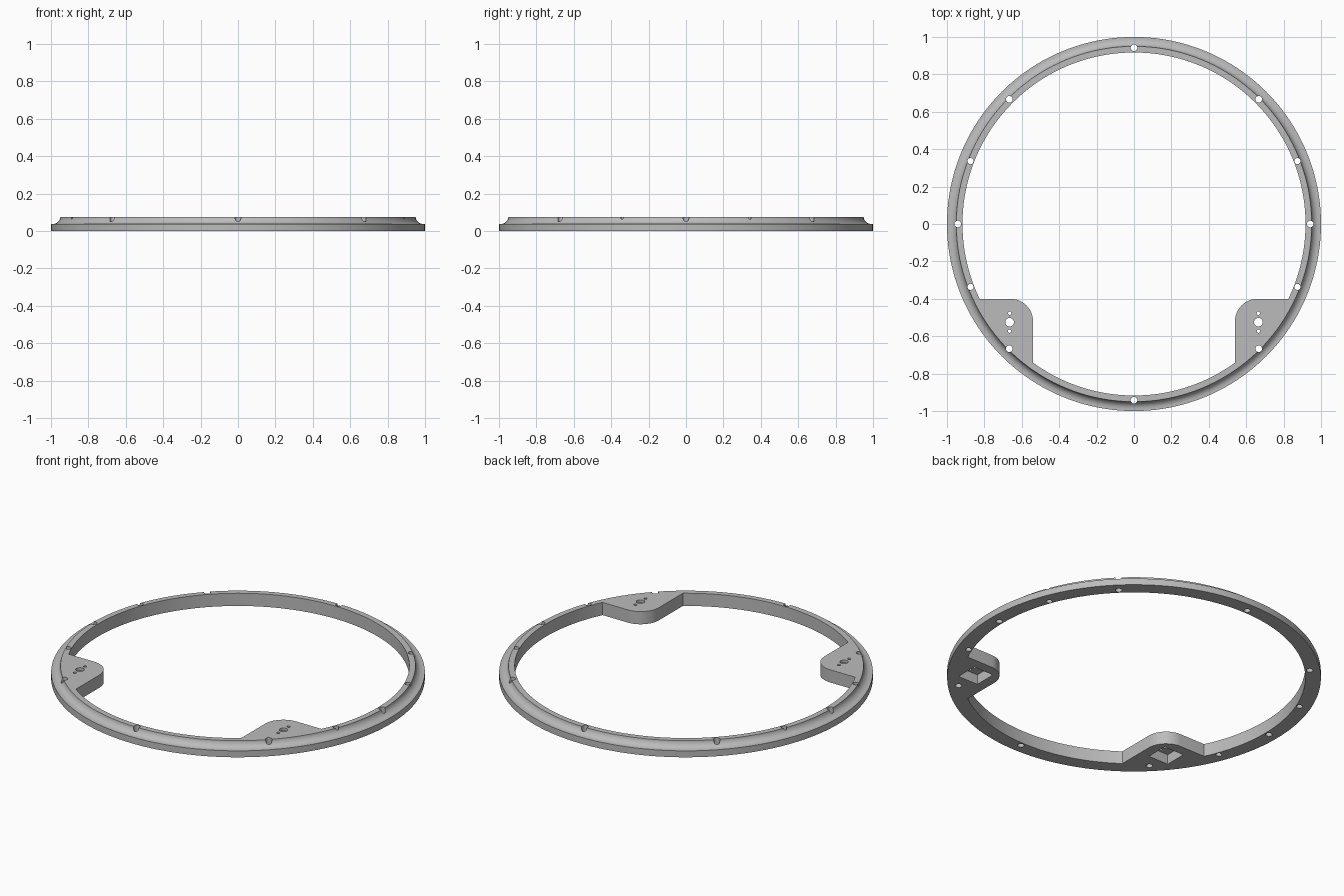
import bpy, bmesh
from math import cos, sin, tau, pi, atan2, sqrt

cube = bpy.data.objects.get("Cube")
if cube:
    bpy.data.objects.remove(cube)

HEIGHT, LEDGE = 0.075, 0.038
R_IN, SEGMENTS = 0.917, 160
TAB_X, TAB_Y, TAB_ROUND = 0.54, -0.40, 0.12
PIVOT = (0.665, -0.525)

grey = bpy.data.materials.new("plain grey")
grey.use_nodes = True
grey.diffuse_color = (0.5, 0.5, 0.5, 1)
grey.node_tree.nodes["Principled BSDF"].inputs["Base Color"].default_value = (0.5, 0.5, 0.5, 1)


def arc(cx, cy, r, start, end, n):
    return [(cx + r * cos(start + (end - start) * i / n),
             cy + r * sin(start + (end - start) * i / n)) for i in range(n + 1)]


def circle(x, y, r, n=24):
    return arc(x, y, r, 0, tau, n)[:-1]


def loop(bm, outline, z):
    return [bm.verts.new((x, y, z)) for x, y in outline]


def bridge(bm, a, b):
    """Wall of quads between two closed loops of equal length."""
    for i in range(len(a)):
        j = (i + 1) % len(a)
        bm.faces.new((a[i], a[j], b[j], b[i]))


def prism(bm, outline, z0, z1):
    low, high = loop(bm, outline, z0), loop(bm, outline, z1)
    bridge(bm, low, high)
    bm.faces.new(low)
    bm.faces.new(high)


def cap(bm, outer, inner):
    """Flat face between an outer and an inner loop."""
    edges = [bm.edges.get((ring[i - 1], ring[i]))
             for ring in (outer, inner) for i in range(len(ring))]
    bmesh.ops.triangle_fill(bm, edges=edges, use_beauty=True, normal=(0, 0, 1))


def make_object(name, bm):
    bmesh.ops.recalc_face_normals(bm, faces=bm.faces)
    mesh = bpy.data.meshes.new(name)
    bm.to_mesh(mesh)
    bm.free()
    obj = bpy.data.objects.new(name, mesh)
    bpy.context.scene.collection.objects.link(obj)
    return obj


# Turned outer wall with a concave shoulder
bm = bmesh.new()
profile = [(1, 0), (1, LEDGE)] + arc(0.99, LEDGE + 0.04, 0.04, -pi / 2, -pi + 0.075, 8)
profile[-1] = (0.95, HEIGHT)
rings = [loop(bm, circle(0, 0, r, SEGMENTS), z) for r, z in profile]
for a, b in zip(rings, rings[1:]):
    bridge(bm, a, b)

# Inner wall, stepping round a rounded tab on each side
tab_end = atan2(TAB_Y, sqrt(R_IN ** 2 - TAB_Y ** 2))
tab_start = atan2(-sqrt(R_IN ** 2 - TAB_X ** 2), TAB_X)
corner = arc(TAB_X + TAB_ROUND, TAB_Y - TAB_ROUND, TAB_ROUND, pi, pi / 2, 12)
outline = corner + arc(0, 0, R_IN, tab_end, pi - tab_end, 120)
outline += [(-x, y) for x, y in reversed(corner)]
outline += arc(0, 0, R_IN, -pi - tab_start, tab_start, 40)
inner_low, inner_high = loop(bm, outline, 0), loop(bm, outline, HEIGHT)
bridge(bm, inner_low, inner_high)

# Flat underside and top
cap(bm, rings[0], inner_low)
cap(bm, rings[-1], inner_high)
ring = make_object("mounting_ring", bm)
ring.data.materials.append(grey)

# Square pockets under the tabs
bm = bmesh.new()
for side in (-1, 1):
    x, y, h = side * PIVOT[0], PIVOT[1], 0.065
    prism(bm, [(x - h, y - h), (x + h, y - h), (x + h, y + h), (x - h, y + h)], -0.1, 0.058)
pockets = make_object("pocket_cutter", bm)

# Screw holes round the ring and through the tabs
bm = bmesh.new()
holes = [(0, 0.942, 0.018), (0, -0.942, 0.018)]
for side in (-1, 1):
    holes += [(side * 0.942, 0, 0.018), (side * PIVOT[0], PIVOT[1], 0.023)]
    for end in (-1, 1):
        holes += [(side * 0.667, end * 0.667, 0.018), (side * 0.874, end * 0.336, 0.0165),
                  (side * PIVOT[0], PIVOT[1] + end * 0.048, 0.009)]
for x, y, r in holes:
    prism(bm, circle(x, y, r), -0.1, 0.2)
drills = make_object("hole_cutter", bm)

# Cut pockets and holes with the first solver that yields a cut
bpy.ops.object.select_all(action='DESELECT')
bpy.context.view_layer.objects.active = ring
ring.select_set(True)
for cutter in (pockets, drills):
    cutter.hide_render = True
    mod = ring.modifiers.new(cutter.name, 'BOOLEAN')
    mod.operation = 'DIFFERENCE'
    mod.object = cutter
    for solver in ('EXACT', 'MANIFOLD', 'FLOAT'):
        mod.solver = solver
        depsgraph = bpy.context.evaluated_depsgraph_get()
        depsgraph.update()
        if len(ring.evaluated_get(depsgraph).data.polygons) > len(ring.data.polygons):
            bpy.ops.object.modifier_apply(modifier=mod.name)
            break
    bpy.data.objects.remove(cutter)
bpy.ops.object.shade_smooth_by_angle(angle=0.5)
